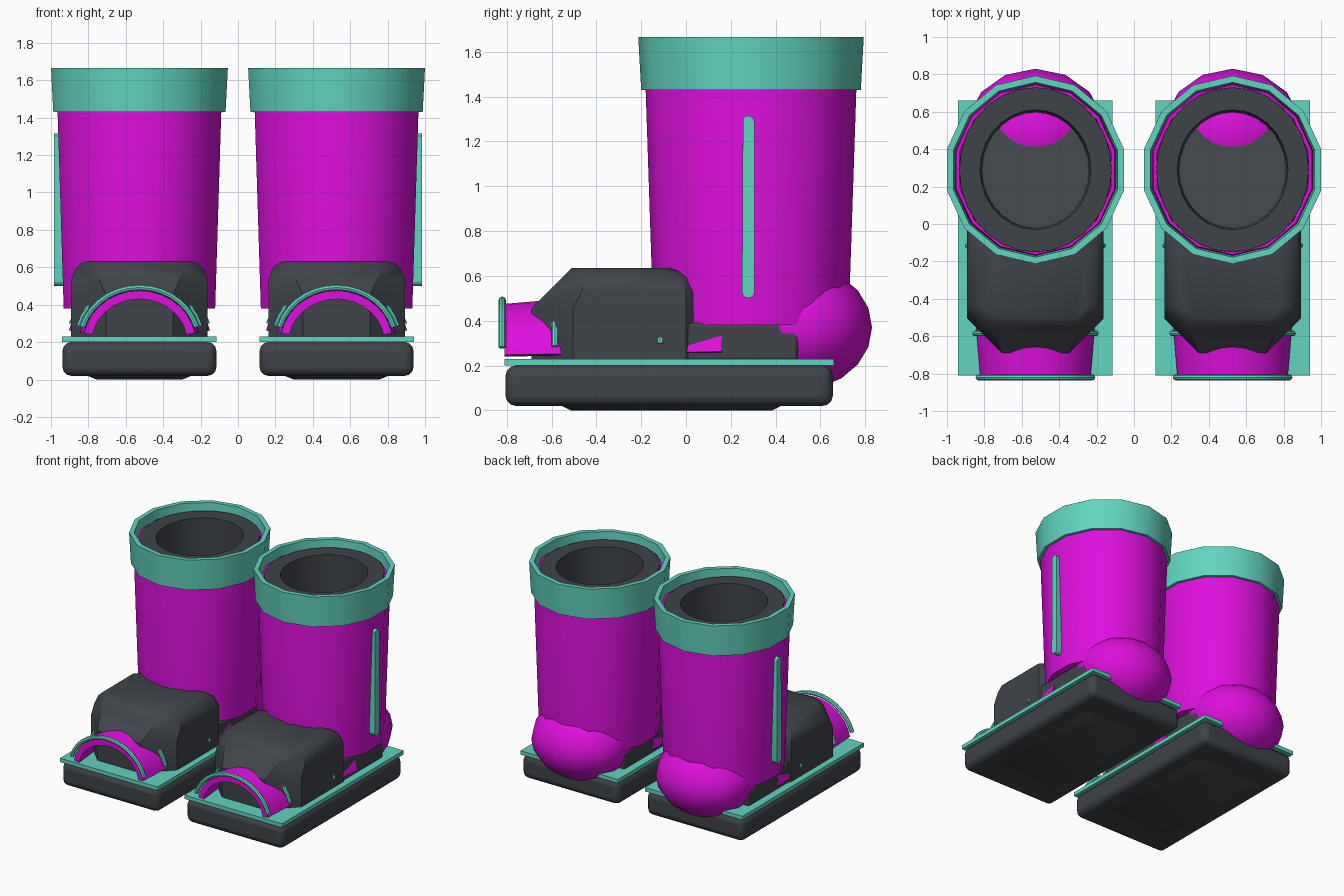
import bpy, bmesh
from math import sin, cos, pi, radians
from mathutils import Vector

cube = bpy.data.objects.get("Cube")
if cube:
    bpy.data.objects.remove(cube, do_unlink=True)


def material(name, rgb):
    m = bpy.data.materials.new(name)
    m.use_nodes = True
    m.diffuse_color = (*rgb, 1)
    m.node_tree.nodes["Principled BSDF"].inputs["Base Color"].default_value = (*rgb, 1)
    return m


TEAL = material("teal trim", (0.12, 0.66, 0.52))
MAGENTA = material("magenta shell", (0.72, 0.005, 0.72))
DARK = material("charcoal rubber", (0.05, 0.057, 0.066))
CENTRE_X, SHAFT_Y = 0.527, 0.29


def finish(name, bm, mat, side, bevel=0, segments=2, angle=35):
    # Place the part on its boot; parts are modelled around x = 0, outer side at +x
    for v in bm.verts:
        v.co.x = side * (v.co.x + CENTRE_X)
    bmesh.ops.recalc_face_normals(bm, faces=bm.faces)
    me = bpy.data.meshes.new(name)
    bm.to_mesh(me)
    bm.free()
    me.materials.append(mat)
    ob = bpy.data.objects.new(name, me)
    bpy.context.collection.objects.link(ob)
    if bevel:
        mod = ob.modifiers.new("Bevel", "BEVEL")
        mod.width, mod.segments = bevel, segments
    bpy.ops.object.select_all(action="DESELECT")
    ob.select_set(True)
    bpy.context.view_layer.objects.active = ob
    bpy.ops.object.shade_smooth_by_angle(angle=radians(angle))
    return ob


def loft(rings, closed=False, caps=True):
    # Skin a list of equal-length point loops
    bm = bmesh.new()
    loops = [[bm.verts.new(p) for p in ring] for ring in rings]
    n = len(loops[0])
    pairs = list(zip(loops, loops[1:]))
    if closed:
        pairs.append((loops[-1], loops[0]))
    for a, b in pairs:
        for i in range(n):
            j = (i + 1) % n
            bm.faces.new((a[i], a[j], b[j], b[i]))
    if caps and not closed:
        bm.faces.new(loops[0])
        bm.faces.new(loops[-1])
    return bm


def lathe(profile, n, squash, closed=False, caps=False):
    # Slightly oval turned shape around the shaft axis
    rings = []
    for r, z in profile:
        turn = [pi / 2 + 2 * pi * i / n for i in range(n)]
        rings.append([(r * squash * cos(a), SHAFT_Y + r * sin(a), z) for a in turn])
    return loft(rings, closed, caps)


def box(x, y0, y1, z0, z1):
    return loft([[(-x, y0, z), (x, y0, z), (x, y1, z), (-x, y1, z)] for z in (z0, z1)])


def arch_point(y, grow, angle):
    # The toe arch widens steadily towards the ankle
    t = (y + 0.81) * 0.085 + grow
    return Vector(((0.3 + t) * cos(angle), y, 0.2 + (0.275 + t) * sin(angle)))


def arch_angles(start, count=14):
    return [start + (pi - 2 * start) * i / count for i in range(count + 1)]


def arch_tube(y, radius):
    rings = []
    for a in arch_angles(radians(16)):
        c = arch_point(y, 0.018, a)
        out = Vector((cos(a), 0, sin(a)))
        rings.append([c + out * radius * cos(t) + Vector((0, radius * sin(t), 0))
                      for t in [2 * pi * i / 8 for i in range(8)]])
    return loft(rings)


def foot_ring(z, hx, front, back, cut):
    # Plan outline with chamfered toe corners and small heel corners
    half = [(hx - cut, front), (hx, front + cut), (hx, back - 0.04), (hx - 0.04, back)]
    return [(x, y, z) for x, y in half] + [(-x, y, z) for x, y in reversed(half)]


def build_boot(side, label):
    def add(name, *args, **kw):
        return finish(label + "_" + name, *args, **kw)

    # Sole and welt
    add("sole", box(0.411, -0.805, 0.655, 0.02, 0.2), DARK, side, bevel=0.045, segments=3)
    add("tread", loft([[(-x, -y - 0.065, z), (x, -y - 0.065, z), (x, y - 0.065, z),
                        (-x, y - 0.065, z)] for x, y, z in
                       ((0.23, 0.45, 0), (0.29, 0.5, 0.025))]), DARK, side)
    add("welt", box(0.413, -0.81, 0.66, 0.2, 0.23), TEAL, side)

    # Foot
    add("foot_base", box(0.355, -0.05, 0.5, 0.22, 0.39), DARK, side, bevel=0.015)
    rings = [(0.22, 0.365, -0.69, 0.04, 0.185), (0.455, 0.365, -0.69, 0.04, 0.185),
             (0.53, 0.365, -0.615, 0.04, 0.15), (0.59, 0.345, -0.555, 0.015, 0.11),
             (0.623, 0.31, -0.522, -0.035, 0.08), (0.635, 0.265, -0.51, -0.07, 0.06)]
    add("foot_upper", loft([foot_ring(*r) for r in rings]), DARK, side, angle=40)

    # Heel bulb
    bm = bmesh.new()
    bmesh.ops.create_uvsphere(bm, u_segments=14, v_segments=10, radius=1)
    for v in bm.verts:
        v.co = (v.co.x * 0.37, 0.5 + v.co.y * 0.33, 0.37 + v.co.z * 0.28)
    add("heel", bm, MAGENTA, side)

    # Toe arch shell with its raised ribs
    rings = []
    for a in arch_angles(radians(10)):
        rings.append([arch_point(y, g, a) for y, g in
                      ((-0.81, 0), (0.16, 0), (0.16, -0.045), (-0.81, -0.045))])
    add("toe_arch", loft(rings), MAGENTA, side)
    add("toe_rim", arch_tube(-0.82, 0.016), TEAL, side)
    for i, y in enumerate((-0.585, -0.35, -0.115)):
        add("foot_rib_%d" % (i + 1), arch_tube(y, 0.015), TEAL, side)

    # Shaft, cuff and lining
    add("shaft", lathe([(0.3, 0.38), (0.435, 0.38), (0.47, 1.43), (0.455, 1.6),
                        (0.435, 1.6)], 14, 0.955), MAGENTA, side)
    add("cuff", lathe([(0.49, 1.43), (0.503, 1.665), (0.467, 1.665), (0.452, 1.43)],
                      14, 0.964, closed=True), TEAL, side)
    add("lining", lathe([(0.443, 1.56), (0.44, 1.615), (0.32, 1.615), (0.305, 0.5)],
                        28, 0.925), DARK, side)

    # Sloping insole at the bottom of the shaft
    bm = lathe([(0.315, 0), (0.315, 0.02)], 28, 0.925, caps=True)
    for v in bm.verts:
        v.co.z += 0.62 - 0.35 * (v.co.y - 0.41)
    add("insole", bm, DARK, side)

    # Rounded strip on the outer side of the shaft
    w, mid = 0.028, 0.278
    outline = [(mid + w * cos(t), (1.287 if t < pi else 0.528) + w * sin(t))
               for t in [pi * i / 6 for i in range(7)] + [pi + 0.001 + pi * i / 6 for i in range(7)]]
    add("side_strip", loft([[(x, y, z) for y, z in outline] for x in (0.4, 0.457)]),
        TEAL, side, bevel=0.006)


build_boot(1, "left")
build_boot(-1, "right")
